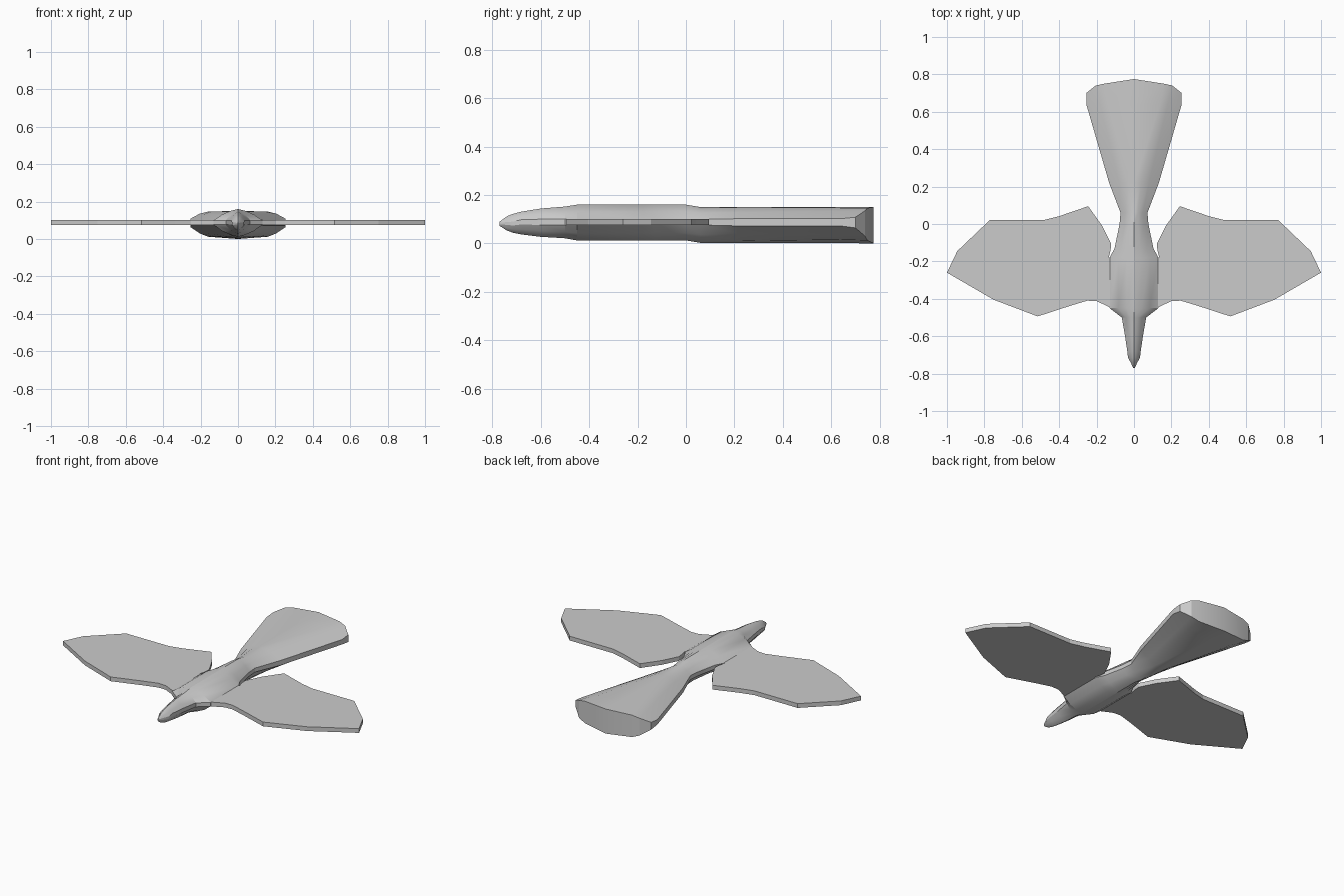
import bpy, bmesh

if "Cube" in bpy.data.objects:
    bpy.data.objects.remove(bpy.data.objects["Cube"])

grey = bpy.data.materials.new("plain_grey")
grey.diffuse_color = (0.6, 0.6, 0.6, 1)
grey.use_nodes = True
grey.node_tree.nodes["Principled BSDF"].inputs["Base Color"].default_value = grey.diffuse_color


def make_object(name, bm, smooth=False):
    bmesh.ops.recalc_face_normals(bm, faces=bm.faces)
    mesh = bpy.data.meshes.new(name)
    bm.to_mesh(mesh)
    bm.free()
    mesh.materials.append(grey)
    obj = bpy.data.objects.new(name, mesh)
    bpy.context.collection.objects.link(obj)
    if smooth:
        bpy.ops.object.select_all(action='DESELECT')
        obj.select_set(True)
        bpy.context.view_layer.objects.active = obj
        bpy.ops.object.shade_smooth_by_angle(angle=0.4)
    return obj


def loft(name, rings):
    """Skin rings of half sections (top centre to bottom centre), mirrored in x."""
    bm = bmesh.new()
    loops = []
    n = len(rings[0])
    for half in rings:
        pts = half + [(-x, y, z) for x, y, z in half[-2:0:-1]]
        loops.append([bm.verts.new(p) for p in pts])
    m = len(loops[0])
    for a, b in zip(loops, loops[1:]):
        for i in range(m):
            j = (i + 1) % m
            bm.faces.new((a[i], a[j], b[j], b[i]))
    # end caps as strips from upper to lower edge
    for lp in (loops[0], loops[-1]):
        for i in range(n // 2):
            lo = n - 1 - i
            for s in (1, -1):
                q = [lp[(s * k) % m] for k in (i, i + 1, lo - 1, lo)]
                q = list(dict.fromkeys(q))
                if len(q) > 2:
                    bm.faces.new(q)
    return make_object(name, bm, True)


# Body: y, half width, top, bottom, side edge half thickness
stations = [
    (-0.77, 0.004, 0.090, 0.072, 0.003),
    (-0.74, 0.018, 0.112, 0.053, 0.006),
    (-0.715, 0.032, 0.122, 0.044, 0.008),
    (-0.68, 0.036, 0.131, 0.037, 0.010),
    (-0.60, 0.048, 0.144, 0.027, 0.012),
    (-0.50, 0.065, 0.152, 0.021, 0.012),
    (-0.45, 0.130, 0.160, 0.012, 0.012),
    (-0.18, 0.130, 0.160, 0.012, 0.012),
    (-0.13, 0.104, 0.160, 0.012, 0.012),
    (0.00, 0.077, 0.160, 0.012, 0.012),
    (0.06, 0.072, 0.150, 0.002, 0.012),
]
rings = []
for y, w, top, bot, e in stations:
    c = 0.088 if y > -0.7 else 0.082
    rings.append([(0, y, top),
                  (w * 0.3, y, c + (top - c) * 0.87),
                  (w * 0.65, y, c + (top - c) * 0.6),
                  (w, y, c + e), (w, y, c - e),
                  (w * 0.65, y, c - (c - bot) * 0.6),
                  (w * 0.3, y, c - (c - bot) * 0.87),
                  (0, y, bot)])

# Tail: fanned sections with a raised centre panel and stepped flanks
def tail_ring(ys, xs, zs_top, zs_bot):
    up = list(zip(xs, ys, zs_top))
    down = list(zip(xs, ys, zs_bot))
    return up + down[::-1]

rings += [
    tail_ring((0.22,) * 4, (0, 0.035, 0.08, 0.133),
              (0.150, 0.147, 0.128, 0.102), (0.001, 0.010, 0.040, 0.072)),
    tail_ring((0.64,) * 4, (0, 0.14, 0.18, 0.255),
              (0.150, 0.147, 0.133, 0.102), (0.001, 0.015, 0.034, 0.072)),
    tail_ring((0.775, 0.75, 0.74, 0.70), (0, 0.16, 0.205, 0.255),
              (0.150, 0.146, 0.135, 0.108), (0.0, 0.012, 0.030, 0.064)),
]
loft("body_and_tail", rings)

# Wings: flat plates with a faceted outline
outline = [(0.05, -0.44), (0.13, -0.445), (0.20, -0.412), (0.25, -0.41),
           (0.34, -0.437), (0.515, -0.494), (0.75, -0.405), (1.0, -0.26),
           (0.945, -0.145), (0.77, 0.022), (0.48, 0.022), (0.40, 0.042),
           (0.245, 0.095), (0.17, -0.01), (0.122, -0.105), (0.125, -0.14),
           (0.135, -0.18), (0.05, -0.18)]
for name, s in (("right_wing", 1), ("left_wing", -1)):
    bm = bmesh.new()
    face = bm.faces.new([bm.verts.new((s * x, y, 0.075)) for x, y in outline])
    ext = bmesh.ops.extrude_face_region(bm, geom=[face], use_keep_orig=True)
    for v in ext["geom"]:
        if isinstance(v, bmesh.types.BMVert):
            v.co.z = 0.101
    make_object(name, bm)
